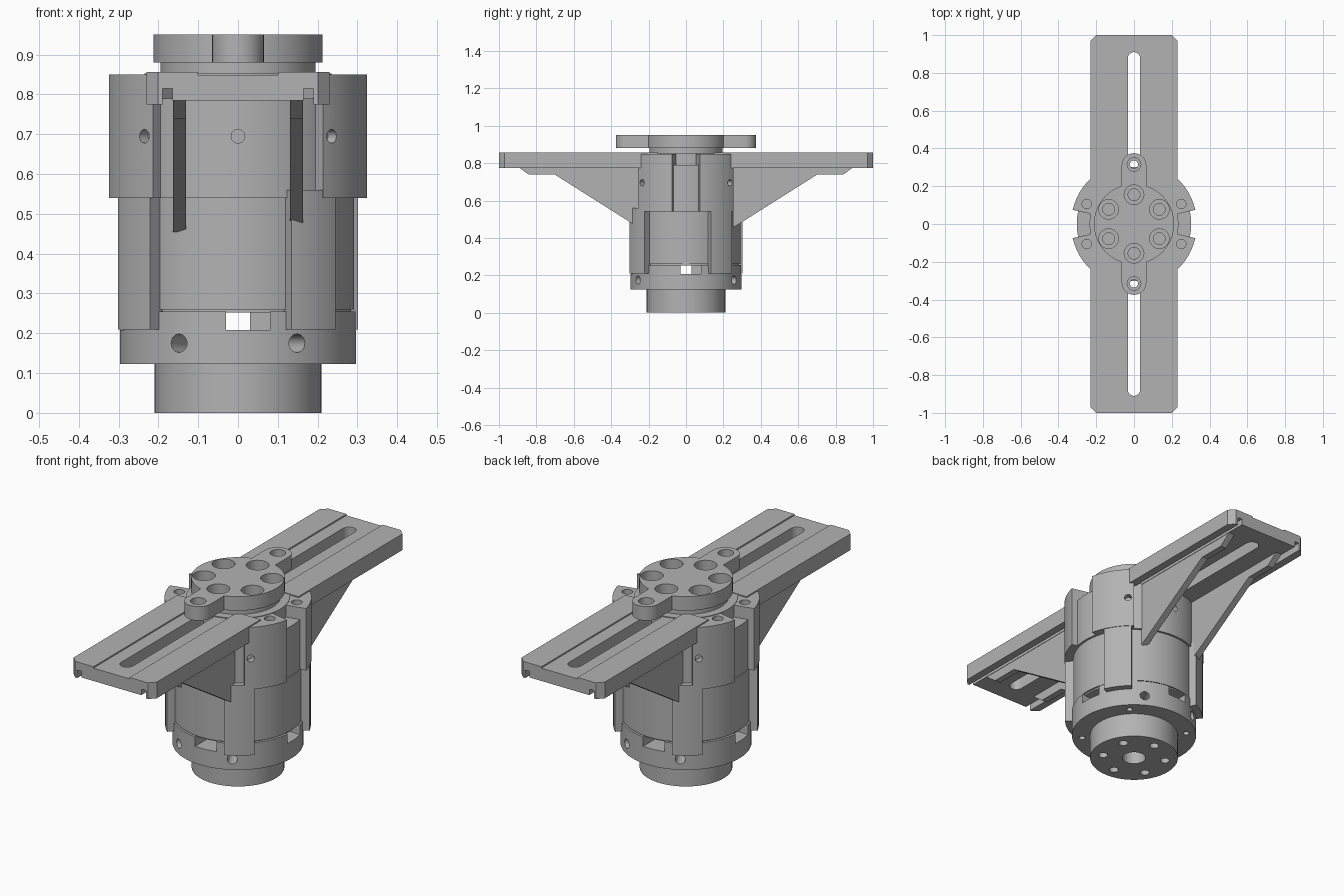
import bpy, bmesh, math
from math import radians, cos, sin, pi
from mathutils import Matrix, Vector

if "Cube" in bpy.data.objects:
    bpy.data.objects.remove(bpy.data.objects["Cube"], do_unlink=True)

GREY = (0.45, 0.45, 0.45, 1)
metal = bpy.data.materials.new("machined_grey")
metal.use_nodes = True
metal.diffuse_color = GREY
bsdf = next(n for n in metal.node_tree.nodes if n.type == 'BSDF_PRINCIPLED')
bsdf.inputs["Base Color"].default_value = GREY


def add(name, bm):
    bmesh.ops.recalc_face_normals(bm, faces=bm.faces)
    mesh = bpy.data.meshes.new(name)
    bm.to_mesh(mesh)
    bm.free()
    mesh.materials.append(metal)
    obj = bpy.data.objects.new(name, mesh)
    bpy.context.collection.objects.link(obj)
    return obj


def prism(name, points, lo, hi, axis='Z'):
    """Extrude a 2D outline between lo and hi along one axis."""
    place = {'Z': lambda a, b, c: (a, b, c),
             'Y': lambda a, b, c: (a, c, b),
             'X': lambda a, b, c: (c, a, b)}[axis]
    bm = bmesh.new()
    face = bm.faces.new([bm.verts.new(place(a, b, lo)) for a, b in points])
    top = bmesh.ops.extrude_face_region(bm, geom=[face])
    step = Vector(place(0, 0, hi - lo))
    bmesh.ops.translate(bm, vec=step, verts=[v for v in top["geom"] if isinstance(v, bmesh.types.BMVert)])
    return add(name, bm)


def arc(r, a0, a1, n=12, cx=0, cy=0):
    return [(cx + r * cos(radians(a0 + (a1 - a0) * i / n)),
             cy + r * sin(radians(a0 + (a1 - a0) * i / n))) for i in range(n + 1)]


def box(name, x0, x1, y0, y1, z0, z1):
    return prism(name, [(x0, y0), (x1, y0), (x1, y1), (x0, y1)], z0, z1)


def disc(name, r, z0, z1, x=0, y=0, n=96):
    return prism(name, arc(r, 0, 360, n, x, y)[:-1], z0, z1)


def sector(name, r0, r1, a0, a1, z0, z1):
    return prism(name, arc(r0, a0, a1) + arc(r1, a1, a0), z0, z1)


def turn(obj, deg):
    obj.data.transform(Matrix.Rotation(radians(deg), 4, 'Z'))
    return obj


def radial_hole(deg, z, r, r0, r1):
    return turn(prism("cutter", arc(r, 0, 360, 24, 0, z)[:-1], r0, r1, 'X'), deg)


def boolean(obj, others, mode='DIFFERENCE'):
    for other in others:
        mod = obj.modifiers.new("bool", 'BOOLEAN')
        mod.operation, mod.solver, mod.object = mode, 'EXACT', other
    graph = bpy.context.evaluated_depsgraph_get()
    mesh = bpy.data.meshes.new_from_object(obj.evaluated_get(graph))
    obj.modifiers.clear()
    obj.data = mesh
    for other in others:
        bpy.data.objects.remove(other, do_unlink=True)
    return obj


# Output hub with centre bore and bolt circle
hub = disc("base_hub", 0.21, 0, 0.13)
boolean(hub, [disc("cutter", 0.055, -0.1, 0.1, n=32)] +
        [disc("cutter", 0.022, -0.1, 0.07, 0.15 * cos(a), 0.15 * sin(a), 20)
         for a in [radians(30 + 60 * i) for i in range(6)]])

# Lower ring with radial screw holes and four window slots
ring = disc("lower_ring", 0.297, 0.123, 0.255)
boolean(ring, [radial_hole(a, 0.175, 0.023, 0.2, 0.4) for a in (60, 120, 240, 300)] +
        [disc("cutter", 0.015, 0.1, 0.16, 0.25 * cos(a), 0.25 * sin(a), 16)
         for a in [radians(45 + 90 * i) for i in range(4)]] +
        [turn(box("cutter", -0.03, 0.08, -0.4, 0.02, 0.208, 0.3), 90 * i) for i in range(4)])

# Motor body with a rounded lower lip
body = disc("motor_body", 0.292, 0.252, 0.55)
bm = bmesh.new()
bm.from_mesh(body.data)
rim = [e for e in bm.edges if all(v.co.z < 0.26 for v in e.verts)]
bmesh.ops.bevel(bm, geom=rim, offset=0.008, segments=2, affect='EDGES')
bm.to_mesh(body.data)
bm.free()

# Upper housing, with radial dowel holes front and back
housing = disc("upper_housing", 0.303, 0.54, 0.79)
boolean(housing, [radial_hole(a, 0.695, 0.017, 0.27, 0.4) for a in (90, 270)])
disc("top_collar", 0.235, 0.78, 0.853)

# Four clamp legs and the four wide lobes above them
for i in range(4):
    turn(sector("clamp_leg_%d" % (i + 1), 0.26, 0.33, -66, -42, 0.21, 0.56), 90 * i)
for i, (base, flip) in enumerate([(0, 1), (0, -1), (180, 1), (180, -1)]):
    lobe = turn(sector("housing_lobe_%d" % (i + 1), 0.2, 0.333,
                       13 * flip, 50 * flip, 0.54, 0.85), base)
    mid = radians(base + 23 * flip)
    boolean(lobe, [
        disc("cutter", 0.025, 0.77, 0.9, 0.272 * cos(mid), 0.272 * sin(mid), 24),
        radial_hole(base + 45 * flip, 0.695, 0.017, 0.28, 0.4)])

# Slotted arms with under-grooves, and their gusset ribs
half = [(0.1, 0.849), (0.1, 0.856), (0.23, 0.856), (0.23, 0.775),
        (0.19, 0.775), (0.19, 0.815), (0.165, 0.815), (0.165, 0.785)]
outline = half + [(-x, z) for x, z in reversed(half)]
rib_side = [(0.25, 0.455), (0.30, 0.485), (0.70, 0.738),
            (0.84, 0.738), (0.91, 0.79), (0.25, 0.79)]
slot = arc(0.033, 0, 180, 12, 0, 0.877) + arc(0.033, 180, 360, 12, 0, 0.25)
for label, deg in (("back", 0), ("front", 180)):
    arm = prism(label + "_arm", outline, 0.15, 1, 'Y')
    corners = [prism("cutter", [(s * 0.20, 1.001), (s * 0.24, 0.96), (s * 0.24, 1.001)], 0.7, 0.9)
               for s in (-1, 1)]
    boolean(arm, [prism("cutter", slot, 0.7, 0.9)] + corners)
    turn(arm, deg)
    for side, s in (("left", 1), ("right", -1)):
        turn(prism("%s_%s_rib" % (label, side), rib_side,
                   s * 0.13, s * 0.163, 'X'), deg)

# Top flange: neck, round plate with two ears, counterbored holes
disc("flange_neck", 0.195, 0.84, 0.885)
flange = disc("top_flange", 0.212, 0.88, 0.95)
ears = prism("ears", arc(0.065, 0, 180, 16, 0, 0.31) + arc(0.065, 180, 360, 16, 0, -0.31), 0.88, 0.95)
boolean(flange, [ears], 'UNION')
holes = [(0.155, 90 + 60 * i, 0.052, 0.9) for i in range(6)]
holes += [(0.315, a, 0.036, 0.915) for a in (90, 270)]
cutters = []
for dist, a, r, depth in holes:
    x, y = dist * cos(radians(a)), dist * sin(radians(a))
    cutters += [disc("cutter", r, depth, 1, x, y, 32),
                disc("cutter", r * 0.6, 0.8, 0.98, x, y, 24)]
boolean(flange, cutters)

# Smooth curved walls, crisp machined edges
for obj in bpy.context.collection.objects:
    if obj.type == 'MESH' and metal.name in obj.data.materials:
        obj.data.shade_smooth()
        obj.data.set_sharp_from_angle(angle=radians(30))
